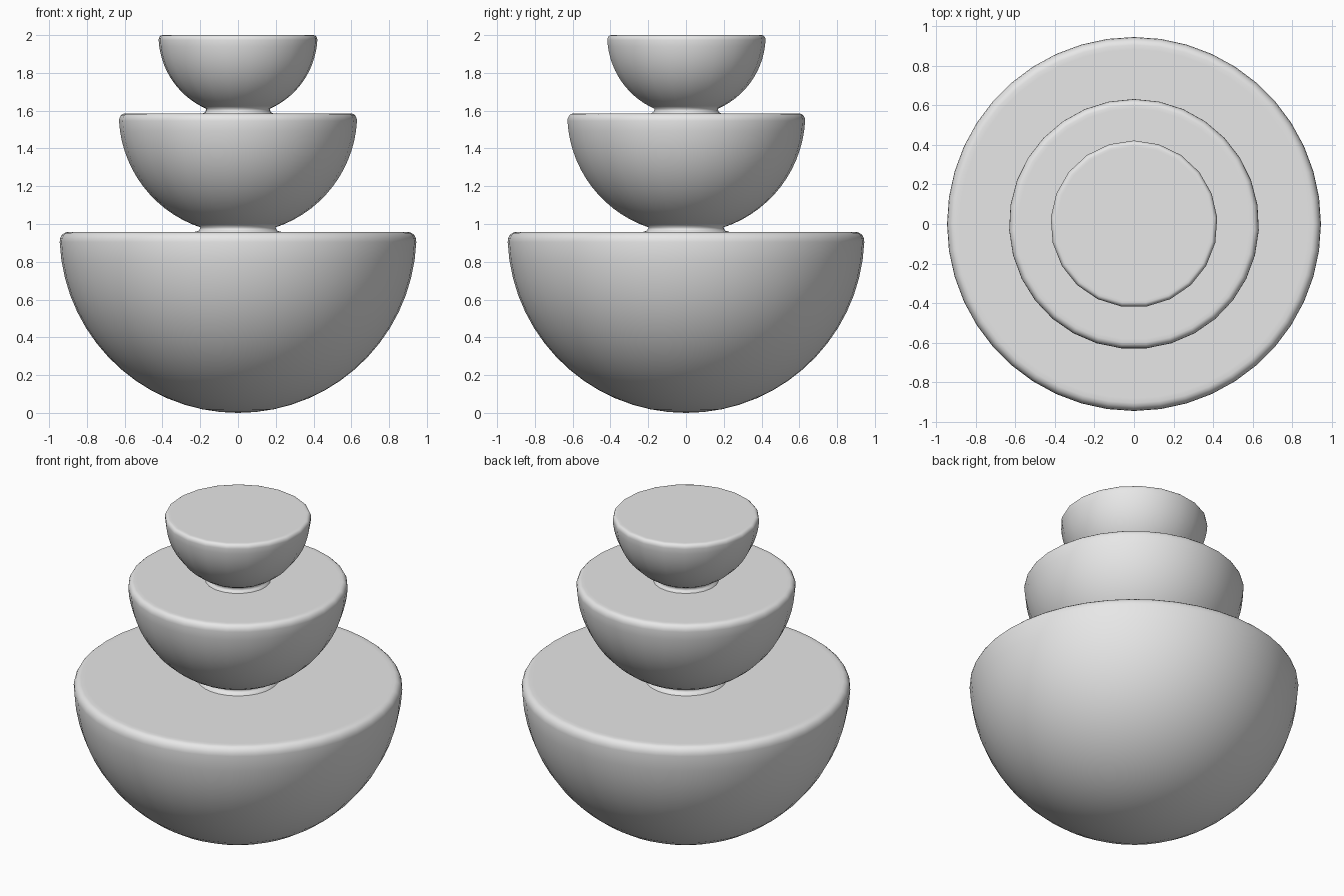
import bpy
import bmesh
from math import asin, cos, pi, sin, sqrt

cube = bpy.data.objects.get("Cube")
if cube:
    bpy.data.objects.remove(cube, do_unlink=True)

grey = bpy.data.materials.new("light_grey")
grey.use_nodes = True
colour = (0.8, 0.8, 0.8, 1)
grey.diffuse_color = colour
grey.node_tree.nodes["Principled BSDF"].inputs["Base Color"].default_value = colour


def bowl_profile(radius, bottom, top, rim, foot):
    """Half-section from the base up over the rounded rim to the flat top."""
    centre = bottom + radius
    shoulder = top - 1.3 * rim
    end = asin((shoulder - centre) / radius)
    if foot:
        # Short flared neck that sinks into the tier below
        seat, spread = foot
        neck = sqrt(radius ** 2 - (centre - seat - 0.025) ** 2)
        points = [(neck + spread, seat - 0.01), (neck + spread, seat),
                  (neck + spread * 0.25, seat + 0.008)]
        start = asin((seat + 0.025 - centre) / radius)
    else:
        points = []
        start = -pi / 2 + 0.1
    steps = 14
    for i in range(steps + 1):
        a = start + (end - start) * i / steps
        points.append((radius * cos(a), centre + radius * sin(a)))
    # Rounded rim, then an inner ring that keeps the top flat
    edge = points[-1][0]
    for i in range(1, 5):
        a = i * pi / 8
        points.append((edge - rim * (1 - cos(a)), shoulder + 1.3 * rim * sin(a)))
    points.append((edge - rim * 1.6, top))
    return points


def lathe(name, profile, sides, bottom, top):
    bm = bmesh.new()
    rings = []
    for r, z in profile:
        rings.append([bm.verts.new((r * sin(2 * pi * k / sides),
                                    r * cos(2 * pi * k / sides), z))
                      for k in range(sides)])
    for low, high in zip(rings, rings[1:]):
        for k in range(sides):
            n = (k + 1) % sides
            bm.faces.new((low[k], low[n], high[n], high[k]))
    for ring, z in ((rings[0], bottom), (rings[-1], top)):
        pole = bm.verts.new((0, 0, z))
        for k in range(sides):
            bm.faces.new((ring[k], ring[(k + 1) % sides], pole))
    bmesh.ops.recalc_face_normals(bm, faces=bm.faces)
    for face in bm.faces:
        face.smooth = True
    mesh = bpy.data.meshes.new(name)
    bm.to_mesh(mesh)
    bm.free()
    mesh.materials.append(grey)
    obj = bpy.data.objects.new(name, mesh)
    bpy.context.collection.objects.link(obj)


# Three stacked solid bowls: name, radius, bottom, top, rim, foot, sides
tiers = (
    ("lower_bowl", 0.945, 0.0, 0.957, 0.04, None, 44),
    ("middle_bowl", 0.632, 0.95, 1.585, 0.03, (0.957, 0.035), 31),
    ("upper_bowl", 0.422, 1.575, 2.0, 0.02, (1.585, 0.02), 21),
)
for name, radius, bottom, top, rim, foot, sides in tiers:
    base = foot[0] - 0.01 if foot else bottom
    lathe(name, bowl_profile(radius, bottom, top, rim, foot), sides, base, top)
